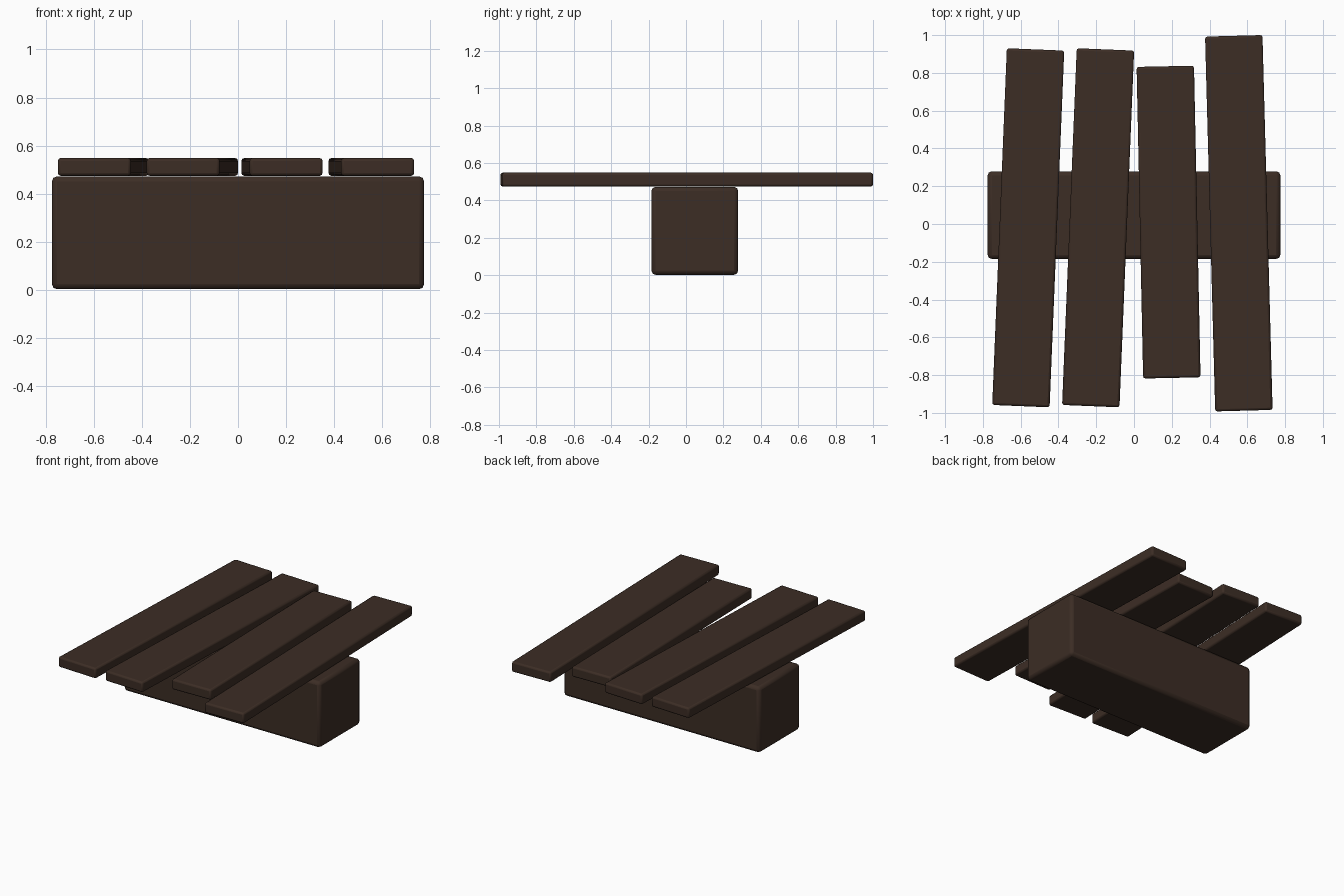
import bpy

if "Cube" in bpy.data.objects:
    bpy.data.objects.remove(bpy.data.objects["Cube"])

# One dark timber colour
wood = bpy.data.materials.new("dark brown wood")
wood.diffuse_color = (0.045, 0.026, 0.018, 1)
wood.use_nodes = True
wood.node_tree.nodes["Principled BSDF"].inputs["Base Color"].default_value = wood.diffuse_color


def timber(name, size, centre, turn=0.0, bevel=0.012):
    """Softly bevelled wooden block, turned about z."""
    bpy.ops.mesh.primitive_cube_add(size=1, location=centre)
    ob = bpy.context.object
    ob.name = name
    ob.scale = size
    bpy.ops.object.transform_apply(location=False, rotation=False, scale=True)
    ob.rotation_euler.z = turn
    mod = ob.modifiers.new("worn edges", 'BEVEL')
    mod.width = bevel
    mod.segments = 2
    ob.data.materials.append(wood)
    bpy.ops.object.shade_smooth_by_angle()
    return ob


# Heavy beam lying under the planks
timber("support_beam", (1.55, 0.464, 0.47), (0, 0.047, 0.237), bevel=0.022)

# Four loosely laid planks: x, y, length, turn
planks = [(-0.56, -0.02, 1.89, -0.041),
          (-0.19, -0.02, 1.89, -0.041),
          (0.183, 0.01, 1.65, 0.021),
          (0.555, 0.004, 1.985, 0.027)]
for i, (x, y, length, turn) in enumerate(planks, 1):
    timber(f"plank_{i}", (0.304, length, 0.074), (x, y, 0.511), turn)
